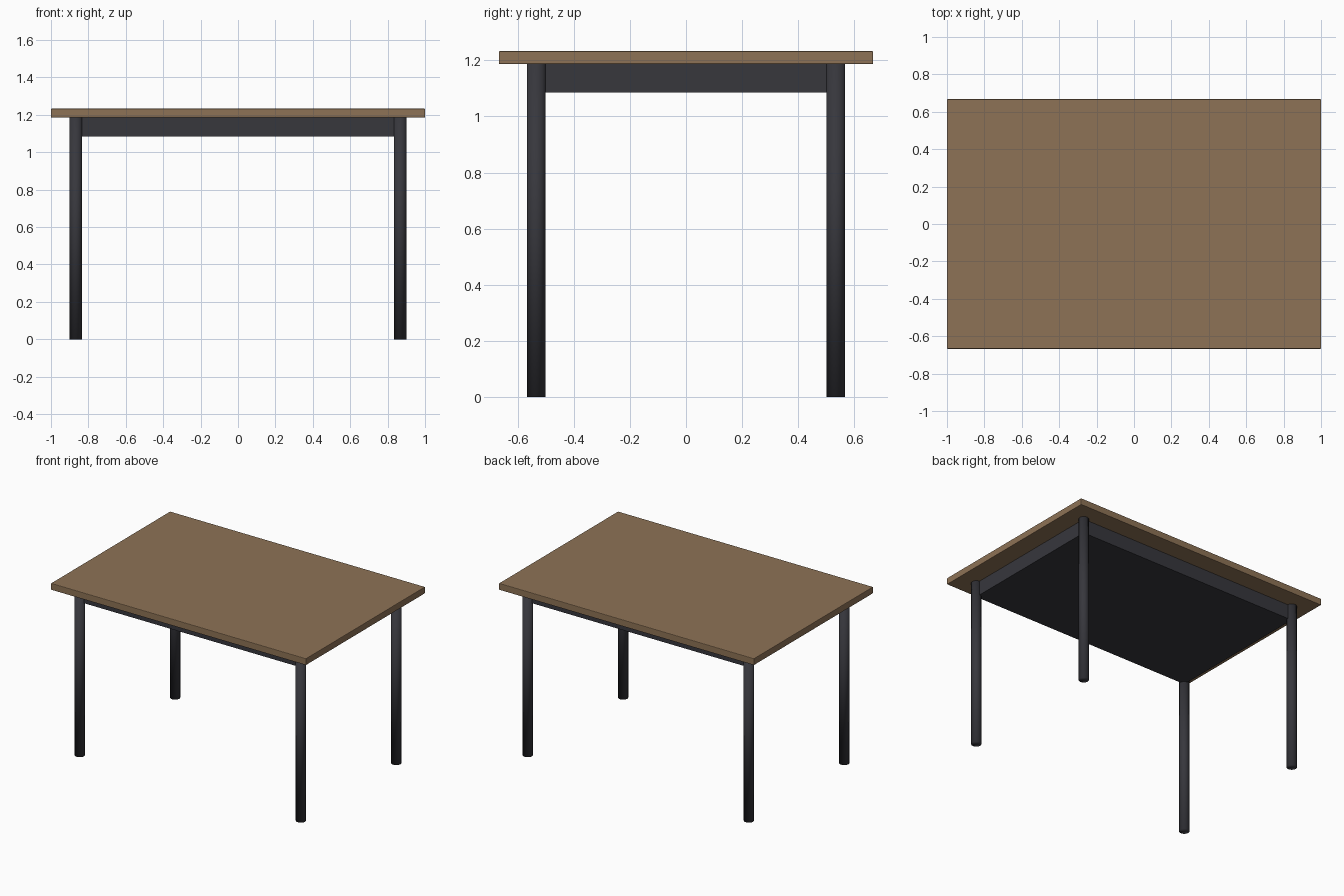
import bpy

if "Cube" in bpy.data.objects:
    bpy.data.objects.remove(bpy.data.objects["Cube"])


def material(name, rgb):
    m = bpy.data.materials.new(name)
    m.diffuse_color = (*rgb, 1)
    m.use_nodes = True
    m.node_tree.nodes["Principled BSDF"].inputs["Base Color"].default_value = m.diffuse_color
    return m


WOOD = material("brown wood", (0.27, 0.17, 0.092))
METAL = material("dark grey metal", (0.038, 0.038, 0.046))

HALF_X, HALF_Y = 1.0, 0.667      # tabletop half size
LEG_X, LEG_Y = 0.867, 0.534      # leg centres
LEG_R = 0.033
APRON_Z, TOP_Z, HEIGHT = 1.085, 1.186, 1.233


def box(name, half_x, half_y, z0, z1, mat):
    bpy.ops.mesh.primitive_cube_add(size=1, location=(0, 0, (z0 + z1) / 2))
    ob = bpy.context.object
    ob.name = name
    ob.scale = (2 * half_x, 2 * half_y, z1 - z0)
    bpy.ops.object.transform_apply(location=False, rotation=False, scale=True)
    ob.data.materials.append(mat)
    return ob


# Tabletop with slightly eased edges
top = box("tabletop", HALF_X, HALF_Y, TOP_Z, HEIGHT, WOOD)
bevel = top.modifiers.new("eased edges", 'BEVEL')
bevel.width = 0.004
bevel.segments = 2

# Solid apron block, its corners on the leg centres
box("apron", LEG_X, LEG_Y, APRON_Z, TOP_Z, METAL)

# Four round legs, smooth over the end rims
for side, sx in (("left", -1), ("right", 1)):
    for end, sy in (("front", -1), ("back", 1)):
        bpy.ops.mesh.primitive_cylinder_add(
            vertices=32, radius=LEG_R, depth=TOP_Z,
            location=(sx * LEG_X, sy * LEG_Y, TOP_Z / 2))
        leg = bpy.context.object
        leg.name = f"{end}_{side}_leg"
        leg.data.materials.append(METAL)
        bpy.ops.object.shade_smooth()
